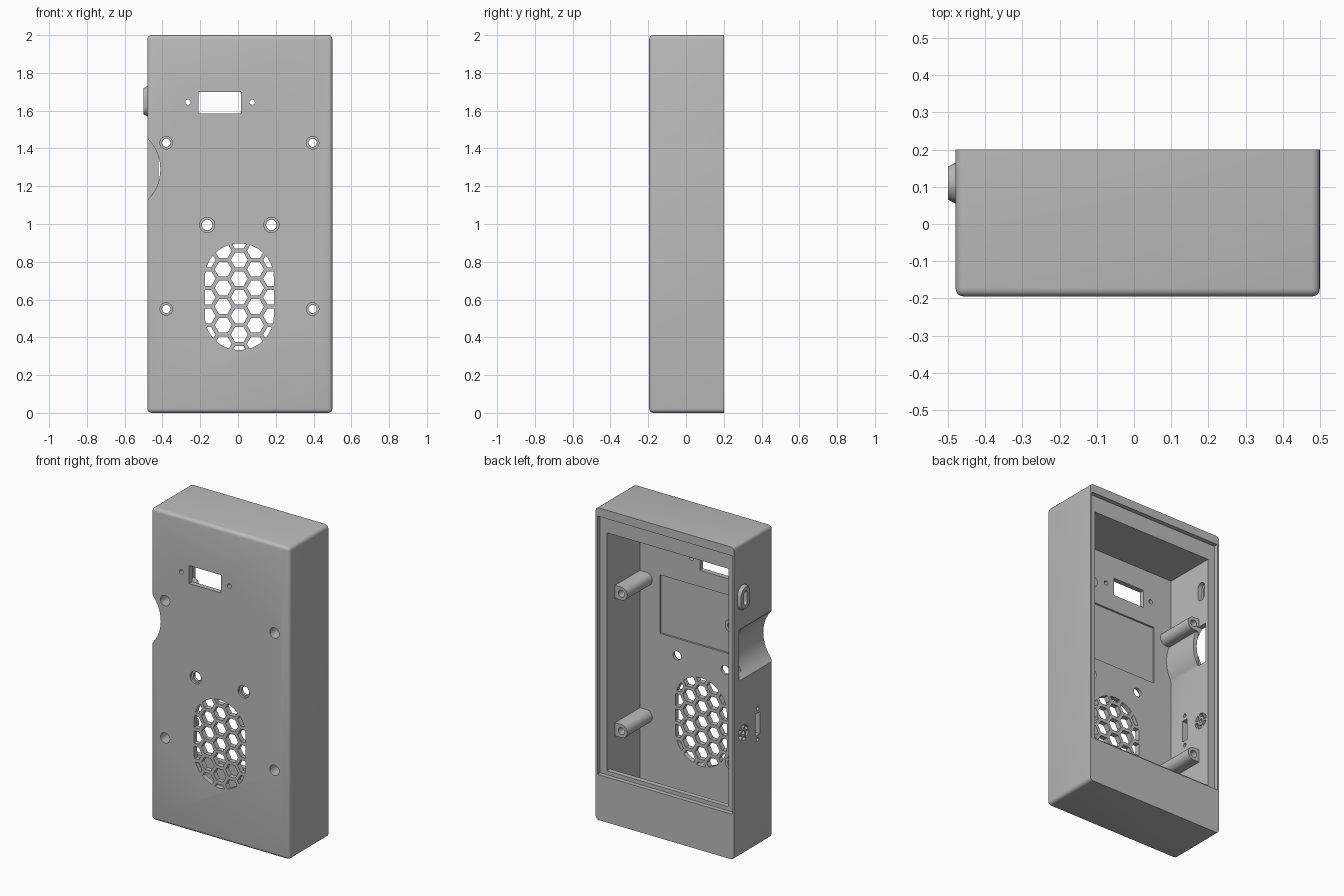
import bpy, bmesh, math
from mathutils import Vector

cube = bpy.data.objects.get("Cube")
if cube:
    bpy.data.objects.remove(cube, do_unlink=True)

grey = bpy.data.materials.new("matte grey")
grey.use_nodes = True
grey.diffuse_color = (0.5, 0.5, 0.5, 1)
grey.node_tree.nodes["Principled BSDF"].inputs["Base Color"].default_value = (0.5, 0.5, 0.5, 1)


# 2D outlines
def rect(u0, u1, v0, v1):
    return [(u0, v0), (u1, v0), (u1, v1), (u0, v1)]


def arc(u, v, r, a0, a1, n):
    angles = [math.radians(a0 + (a1 - a0) * i / n) for i in range(n + 1)]
    return [(u + r * math.cos(a), v + r * math.sin(a)) for a in angles]


def circle(u, v, r, n=32):
    return arc(u, v, r, 0, 360, n)[:-1]


def stadium(u, v, r, half, n=16):
    return arc(u, v + half, r, 0, 180, n) + arc(u, v - half, r, 180, 360, n)


def clip(poly, border):
    """Clip a polygon to a convex counter-clockwise border."""
    for a, b in zip(border, border[1:] + border[:1]):
        a, b = Vector(a), Vector(b)
        edge, out = b - a, []
        if edge.length < 1e-6:
            continue
        side = [edge.cross(Vector(p) - a) for p in poly]
        for i, p in enumerate(poly):
            j = (i + 1) % len(poly)
            if side[i] >= 0:
                out.append(p)
            if side[i] * side[j] < 0:
                out.append(tuple(Vector(p).lerp(Vector(poly[j]), side[i] / (side[i] - side[j]))))
        poly = out
        if len(poly) < 3:
            return []
    return poly


# Solids: loft an outline along the x or y axis
def loft(bm, axis, start, end, t0, t1):
    place = (lambda t, p: (t, p[0], p[1])) if axis == "x" else (lambda t, p: (p[0], t, p[1]))
    a = [bm.verts.new(place(t0, p)) for p in start]
    b = [bm.verts.new(place(t1, p)) for p in end]
    bm.faces.new(a)
    bm.faces.new(b[::-1])
    for i in range(len(a)):
        j = (i + 1) % len(a)
        bm.faces.new((a[i], b[i], b[j], a[j]))


def prism(bm, axis, outline, t0, t1):
    loft(bm, axis, outline, outline, t0, t1)


def finish(bm, name):
    bmesh.ops.recalc_face_normals(bm, faces=bm.faces)
    mesh = bpy.data.meshes.new(name)
    bm.to_mesh(mesh)
    bm.free()
    mesh.materials.append(grey)
    obj = bpy.data.objects.new(name, mesh)
    bpy.context.collection.objects.link(obj)
    return obj


def combine(body, bm, operation):
    tool = finish(bm, "helper")
    tool.hide_render = True
    mod = body.modifiers.new("combine", "BOOLEAN")
    mod.operation, mod.object, mod.solver = operation, tool, "EXACT"
    mod.use_self = True
    bpy.context.view_layer.objects.active = body
    bpy.ops.object.modifier_apply(modifier=mod.name)
    bpy.data.objects.remove(tool, do_unlink=True)


LEFT, RIGHT, FRONT, BACK = 0.5, -0.48, -0.195, 0.2
INNER_L, INNER_R, INNER_F = 0.44, -0.42, -0.163

# Outer shell, rounded everywhere but round the back
bm = bmesh.new()
prism(bm, "y", rect(RIGHT, LEFT, 0, 2), FRONT, BACK)
edges = [e for e in bm.edges if not all(v.co.y > 0 for v in e.verts)]
bmesh.ops.recalc_face_normals(bm, faces=bm.faces)
bmesh.ops.bevel(bm, geom=edges, offset=0.022, segments=4, profile=0.5, affect="EDGES")
body = finish(bm, "case_body")

# Cavity, with a closed strip across the lower back
bm = bmesh.new()
prism(bm, "x", [(INNER_F, 0.04), (0.14, 0.04), (0.14, 0.315), (0.3, 0.315),
                (0.3, 1.84), (INNER_F, 1.84)], INNER_R, INNER_L)
combine(body, bm, "DIFFERENCE")

# Ledge for the back lid
bm = bmesh.new()
prism(bm, "y", rect(RIGHT + 0.012, LEFT - 0.012, 0.29, 1.945), 0.172, 0.3)
combine(body, bm, "DIFFERENCE")

# Screw posts joined to the side walls, notch liner and port collar
posts = [(x, z) for x in (-0.38, 0.395) for z in (0.55, 1.43)]
bm = bmesh.new()
for x, z in posts:
    s = 1 if x > 0 else -1
    wall = INNER_L + 0.02 if s > 0 else INNER_R - 0.02
    outline = [(x + s * (x - u), v) if s < 0 else (u, v) for u, v in arc(x, z, 0.042, 90, 270, 16)]
    if s < 0:
        outline = arc(x, z, 0.042, 90, -90, 16)
    prism(bm, "y", outline + [(wall, z - 0.042), (wall, z + 0.042)], INNER_F - 0.015, 0.09)
combine(body, bm, "UNION")
bm = bmesh.new()
prism(bm, "y", arc(-0.64, 1.29, 0.255, -46, 46, 24), INNER_F - 0.012, 0.08)
loft(bm, "x", stadium(0.11, 1.65, 0.062, 0.026), stadium(0.11, 1.65, 0.045, 0.024), -0.465, -0.5)
combine(body, bm, "UNION")

# Finger notch and the slit behind it
bm = bmesh.new()
prism(bm, "y", circle(-0.64, 1.29, 0.229, 64), -0.3, 0.15)
combine(body, bm, "DIFFERENCE")
bm = bmesh.new()
prism(bm, "x", rect(0.085, 0.15, 1.16, 1.42), -0.55, -0.405)
combine(body, bm, "DIFFERENCE")

# Front wall: display window, pilot holes and the shallow inner panel recess
bm = bmesh.new()
prism(bm, "y", rect(-0.21, 0.015, 1.585, 1.7), -0.3, -0.1)
for x in (-0.265, 0.075):
    prism(bm, "y", circle(x, 1.645, 0.014, 20), -0.3, -0.1)
prism(bm, "y", rect(-0.29, 0.3, 1.105, 1.48), INNER_F - 0.012, -0.12)

# Hexagonal speaker grille clipped to a rounded outline
border = stadium(0.007, 0.615, 0.183, 0.1)
pitch = 0.0987
for col in range(-3, 4):
    for row in range(-4, 5):
        z = 0.612 + (row + (col % 2) / 2) * pitch
        cell = clip(circle(0.007 + col * pitch * 0.866, z, 0.045, 6), border)
        if cell:
            prism(bm, "y", cell, -0.3, -0.1)
combine(body, bm, "DIFFERENCE")

# Counterbored screw and button holes
bm = bmesh.new()
for x, z in posts:
    prism(bm, "y", circle(x, z, 0.022), -0.3, 0.16)
for x in (-0.163, 0.177):
    prism(bm, "y", circle(x, 0.995, 0.028), -0.3, -0.1)
combine(body, bm, "DIFFERENCE")
bm = bmesh.new()
for x, z in posts:
    prism(bm, "y", circle(x, z, 0.033), -0.3, -0.12)
for x in (-0.163, 0.177):
    prism(bm, "y", circle(x, 0.995, 0.04), -0.3, -0.18)
combine(body, bm, "DIFFERENCE")

# Side wall: port slot, connector slot with screw holes, and round vent
bm = bmesh.new()
prism(bm, "x", stadium(0.11, 1.65, 0.016, 0.028), -0.6, -0.35)
prism(bm, "x", rect(-0.062, -0.018, 0.71, 0.85), -0.6, -0.35)
for z in (0.68, 0.88):
    prism(bm, "x", circle(-0.04, z, 0.012, 16), -0.6, -0.35)
prism(bm, "x", circle(0.105, 0.78, 0.013, 16), -0.6, -0.35)
for i in range(6):
    a = i * 60
    ring = arc(0.105, 0.78, 0.05, a, a + 42, 6) + arc(0.105, 0.78, 0.027, a + 42, a, 6)
    prism(bm, "x", ring, -0.6, -0.35)
combine(body, bm, "DIFFERENCE")
bm = bmesh.new()
prism(bm, "x", stadium(0.11, 1.65, 0.03, 0.03), -0.45, -0.35)
combine(body, bm, "DIFFERENCE")

# Smooth the curves, keep the edges sharp
bpy.ops.object.select_all(action="DESELECT")
body.select_set(True)
bpy.context.view_layer.objects.active = body
bpy.ops.object.shade_smooth_by_angle(angle=math.radians(30))
